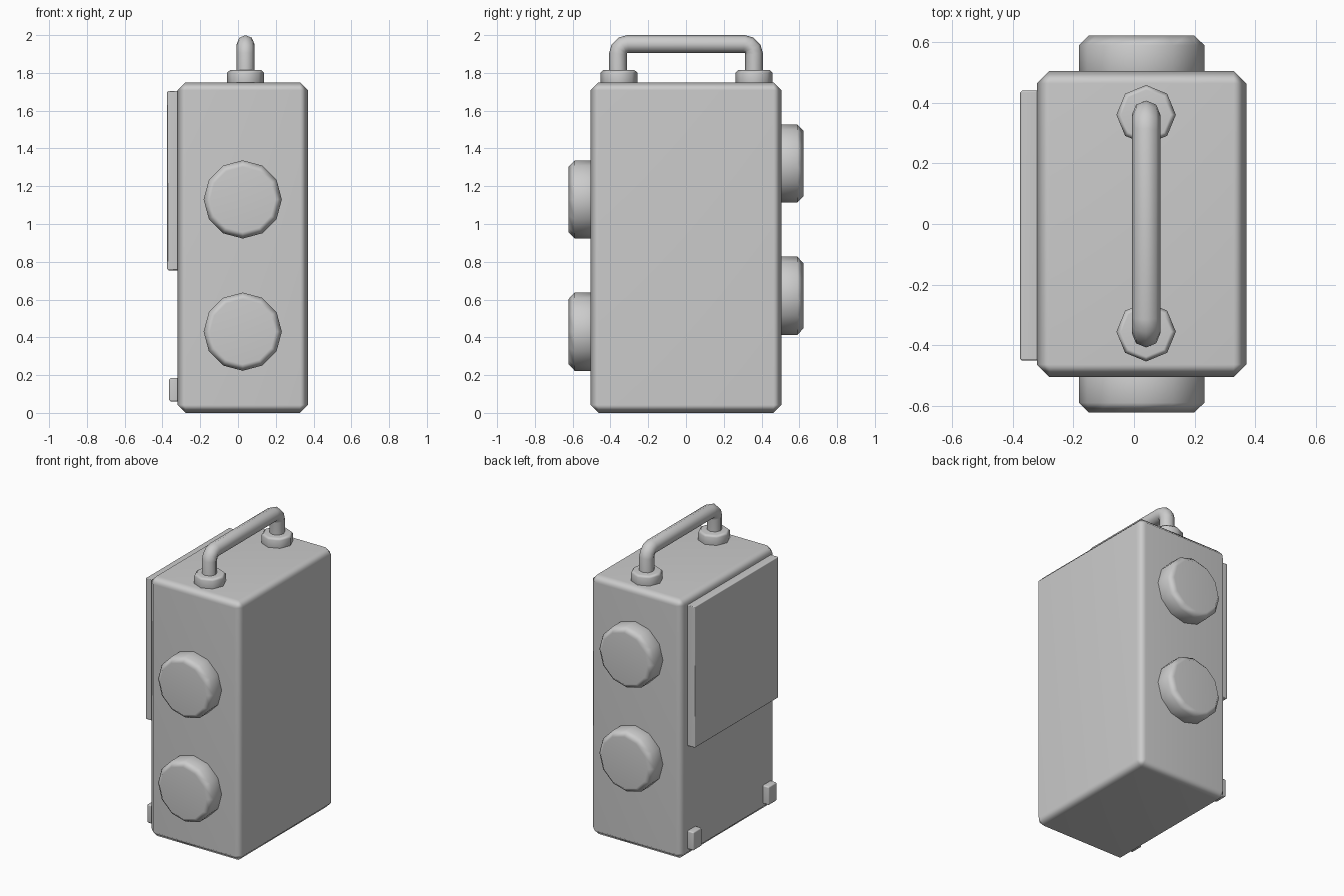
import bpy
import bmesh
import math
from mathutils import Matrix, Vector

cube = bpy.data.objects.get("Cube")
if cube:
    bpy.data.objects.remove(cube, do_unlink=True)

# One plain grey for everything
grey = bpy.data.materials.new("light_grey")
grey.use_nodes = True
colour = (0.6, 0.6, 0.6, 1)
grey.diffuse_color = colour
grey.node_tree.nodes["Principled BSDF"].inputs["Base Color"].default_value = colour


def finish(name, bm):
    """Turn a bmesh into a smooth object whose large faces stay flat."""
    bmesh.ops.recalc_face_normals(bm, faces=bm.faces)
    mesh = bpy.data.meshes.new(name)
    bm.to_mesh(mesh)
    bm.free()
    mesh.materials.append(grey)
    mesh.shade_smooth()
    obj = bpy.data.objects.new(name, mesh)
    bpy.context.collection.objects.link(obj)
    weighted = obj.modifiers.new("flat_faces", "WEIGHTED_NORMAL")
    weighted.keep_sharp = True
    return obj


def chamfer(bm, edges, width):
    bmesh.ops.bevel(bm, geom=edges, offset=width, segments=1,
                    profile=0.5, affect="EDGES")


def box(name, low, high, width):
    low, high = Vector(low), Vector(high)
    bm = bmesh.new()
    bmesh.ops.create_cube(bm, size=1)
    bmesh.ops.scale(bm, vec=high - low, verts=bm.verts)
    bmesh.ops.translate(bm, vec=(low + high) / 2, verts=bm.verts)
    chamfer(bm, bm.edges[:], width)
    return finish(name, bm)


def disc(name, sides, radius, depth, width, centre, rotation):
    """Short prism with chamfered rims; its axis is z before rotation."""
    bm = bmesh.new()
    bmesh.ops.create_cone(bm, cap_ends=True, segments=sides, radius1=radius,
                          radius2=radius, depth=depth)
    rims = [e for e in bm.edges if abs(e.verts[0].co.z - e.verts[1].co.z) < 0.001]
    chamfer(bm, rims, width)
    bmesh.ops.transform(bm, matrix=Matrix.Translation(centre) @ rotation,
                        verts=bm.verts)
    return finish(name, bm)


# Main case
box("case", (-0.32, -0.505, 0), (0.37, 0.505, 1.75), 0.042)

# Raised side panel and the two small feet below it
box("side_panel", (-0.375, -0.45, 0.755), (-0.31, 0.44, 1.705), 0.006)
for end, y in (("front", -0.405), ("back", 0.395)):
    box(end + "_foot", (-0.365, y - 0.045, 0.06),
        (-0.31, y + 0.045, 0.185), 0.008)

# Round knobs: two on the front, two on the back
lay_down = Matrix.Rotation(math.pi / 2, 4, "X")
for end, side, heights in (("front", -1, (0.43, 1.13)), ("back", 1, (0.62, 1.32))):
    for level, z in zip(("lower", "upper"), heights):
        disc(f"{end}_{level}_knob", 12, 0.207, 0.17, 0.033,
             (0.025, side * 0.537, z), lay_down)

# Octagonal collars under the handle
for end, y in (("front", -0.355), ("back", 0.36)):
    disc(end + "_collar", 8, 0.098, 0.095, 0.015,
         (0.04, y, 1.768), Matrix.Identity(4))

# Handle: a tube with two tight rounded bends
bend, reach, top = 0.052, 0.36, 1.953
half = [(reach, 1.77)]
for step in range(4):
    a = step * math.pi / 6
    half.append((reach - bend + bend * math.cos(a), top - bend + bend * math.sin(a)))
path = [(-y, z) for y, z in half] + half[::-1]
curve = bpy.data.curves.new("handle", "CURVE")
curve.dimensions = "3D"
curve.bevel_depth = 0.047
curve.bevel_resolution = 2
curve.use_fill_caps = True
spline = curve.splines.new("POLY")
spline.points.add(len(path) - 1)
for point, (y, z) in zip(spline.points, path):
    point.co = (0.04, y, z, 1)
spline.use_smooth = True
curve.materials.append(grey)
handle = bpy.data.objects.new("handle", curve)
bpy.context.collection.objects.link(handle)
